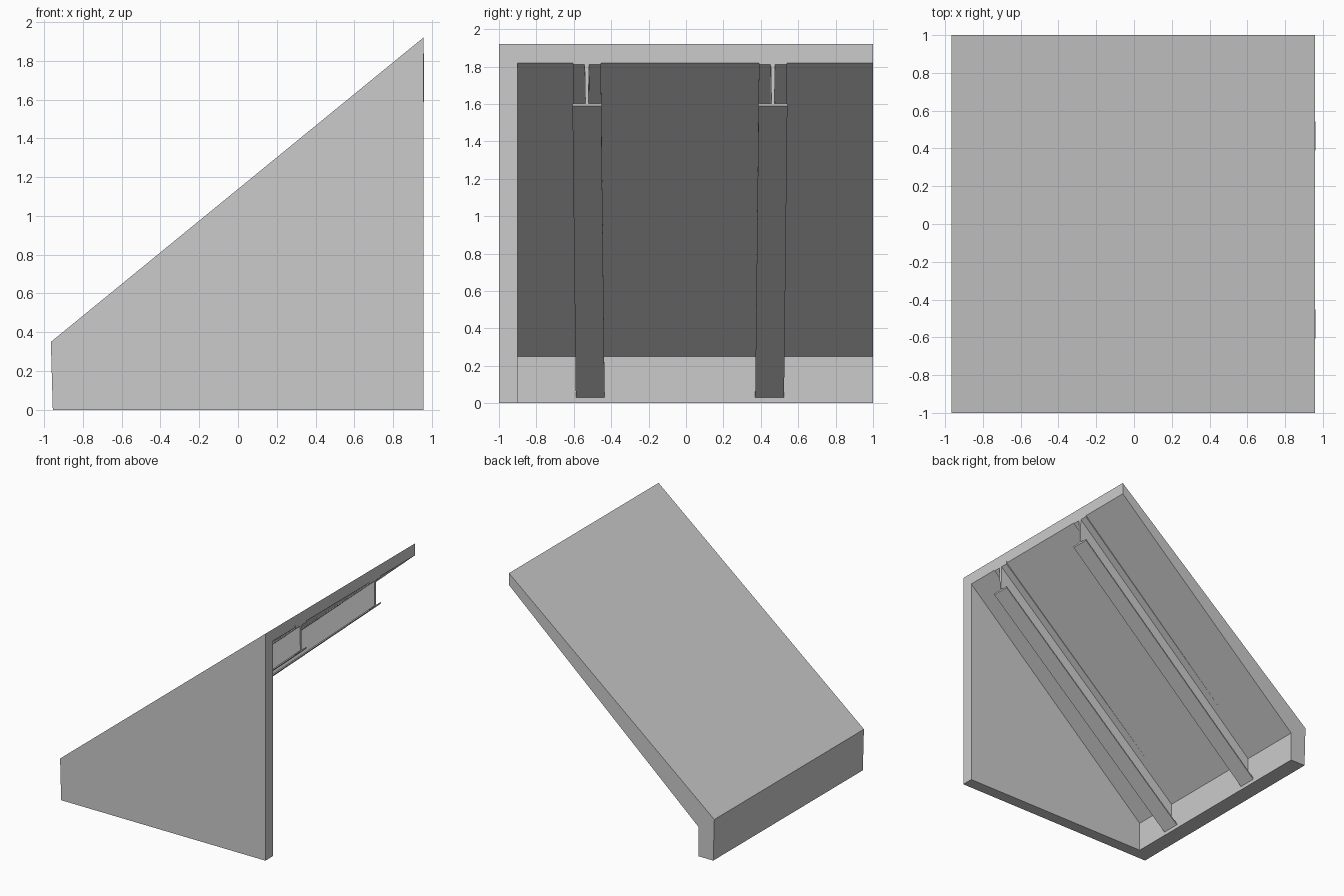
import bpy, bmesh

if "Cube" in bpy.data.objects:
    bpy.data.objects.remove(bpy.data.objects["Cube"])


def make_object(name, verts, faces):
    mesh = bpy.data.meshes.new(name)
    bm = bmesh.new()
    vs = [bm.verts.new(v) for v in verts]
    for f in faces:
        bm.faces.new([vs[i] for i in f])
    bmesh.ops.recalc_face_normals(bm, faces=bm.faces)
    bm.to_mesh(mesh)
    bm.free()
    obj = bpy.data.objects.new(name, mesh)
    bpy.context.collection.objects.link(obj)
    return obj


# Hollow shell: sloping roof, low wall and one closed side wall
outer = [(-0.955, 0), (-0.965, 0.35), (0.957, 1.92)]
inner = [(-0.815, 0), (-0.815, 0.25), (0.957, 1.82)]
foot = (0.957, 0)


def at_y(profile, y):
    return [(x, y, z) for x, z in profile]


# Indices: outer front 0-3, outer open side 4-6, inner front 7-10, inner open side 11-13
verts = at_y(outer + [foot], -1) + at_y(outer, 1) + at_y(inner + [foot], -0.9) + at_y(inner, 1)
make_object("sloped_roof_shell", verts, [
    (0, 1, 2, 3),                # outside of side wall
    (4, 5, 6, 13, 12, 11),       # open side edge
    (1, 5, 6, 2),                # roof top
    (0, 4, 5, 1),                # low wall outside
    (7, 8, 9, 10),               # inside of side wall
    (8, 12, 13, 9),              # roof underside
    (7, 11, 12, 8),              # low wall inside
    (3, 2, 6, 13, 9, 10),        # high end rim
    (0, 4, 11, 7, 10, 3),        # bottom rim
])


# I-beams following the underside of the roof, each slightly skewed
def i_beam(name, y_high, y_low):
    half = [(0.077, 1.588), (0.077, 1.602), (0.008, 1.602),
            (0.012, 1.81), (0.075, 1.81), (0.075, 1.838)]
    section = half + [(-y, z) for y, z in reversed(half)]
    n = len(section)
    pts = [(0.96, y_high + y, z) for y, z in section]
    pts += [(-0.82, y_low + y, z - 1.562) for y, z in section]
    faces = [tuple(range(n)), tuple(range(n, 2 * n))]
    faces += [(i, (i + 1) % n, n + (i + 1) % n, n + i) for i in range(n)]
    make_object(name, pts, faces)


i_beam("left_roof_beam", -0.53, -0.512)
i_beam("right_roof_beam", 0.465, 0.447)
